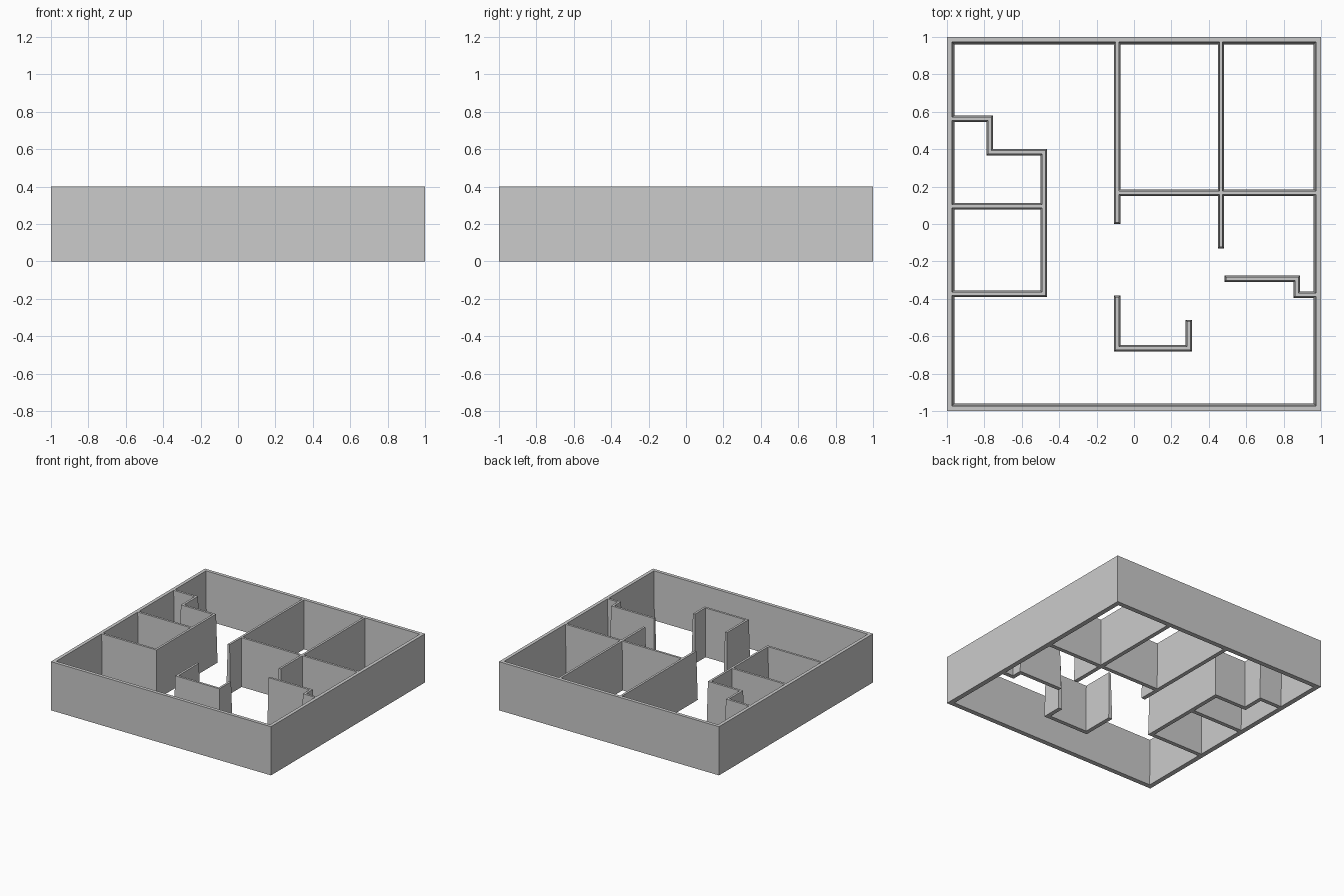
import bpy
import bmesh
from mathutils import Vector

HEIGHT = 0.4
BASE, TOP = 0.017, 0.009   # partition half widths at floor and at top

cube = bpy.data.objects.get("Cube")
if cube:
    bpy.data.objects.remove(cube, do_unlink=True)

grey = bpy.data.materials.new("plaster_grey")
grey.use_nodes = True
colour = (0.6, 0.6, 0.6, 1)
grey.diffuse_color = colour
grey.node_tree.nodes["Principled BSDF"].inputs["Base Color"].default_value = colour


def finish(name, bm):
    bmesh.ops.recalc_face_normals(bm, faces=bm.faces)
    mesh = bpy.data.meshes.new(name)
    bm.to_mesh(mesh)
    bm.free()
    mesh.materials.append(grey)
    obj = bpy.data.objects.new(name, mesh)
    bpy.context.collection.objects.link(obj)


def skin(bm, sections, closed=False):
    """Join four-point cross-sections into one wall."""
    rings = [[bm.verts.new(p) for p in s] for s in sections]
    pairs = list(zip(rings, rings[1:]))
    if closed:
        pairs.append((rings[-1], rings[0]))
    else:
        bm.faces.new(rings[0])
        bm.faces.new(rings[-1])
    for a, b in pairs:
        for i in range(4):
            j = (i + 1) % 4
            bm.faces.new((a[i], a[j], b[j], b[i]))


def partition(name, points):
    """Mitred wall along a path of right-angled turns, narrowing upward."""
    pts = [Vector((x, y, 0)) for x, y in points]
    dirs = [(b - a).normalized() for a, b in zip(pts, pts[1:])]
    sections = []
    for i, p in enumerate(pts):
        before, after = dirs[max(i - 1, 0)], dirs[min(i, len(dirs) - 1)]
        if i in (0, len(pts) - 1):
            side = Vector((-after.y, after.x, 0))
            along = after if i else -after
        else:
            side = Vector((-before.y - after.y, before.x + after.x, 0))
            along = Vector((0, 0, 0))
        up = Vector((0, 0, HEIGHT))
        sections.append([p + (along - side) * BASE, p + (along + side) * BASE,
                         p + (along + side) * TOP + up,
                         p + (along - side) * TOP + up])
    bm = bmesh.new()
    skin(bm, sections)
    finish(name, bm)


# Outer shell: vertical outside, sloping inside
bm = bmesh.new()
skin(bm, [[(sx, sy, 0), (sx, sy, HEIGHT),
           (sx * 0.972, sy * 0.972, HEIGHT), (sx * 0.96, sy * 0.96, 0)]
          for sx, sy in ((-1, -1), (1, -1), (1, 1), (-1, 1))], closed=True)
finish("outer_wall", bm)

# Rooms along the back
partition("back_middle_wall", [(-0.09, 0.98), (-0.09, 0.017)])
partition("back_left_wall", [(0.465, 0.98), (0.465, -0.113)])
partition("back_rooms_front_wall", [(-0.09, 0.168), (0.98, 0.168)])

# Stepped rooms on the right side
partition("side_rooms_wall", [(-0.98, 0.562), (-0.772, 0.562), (-0.772, 0.383),
                              (-0.483, 0.383), (-0.483, -0.373), (-0.98, -0.373)])
partition("side_rooms_divider", [(-0.98, 0.095), (-0.483, 0.095)])

# Open nook in the middle
partition("nook_wall", [(-0.09, -0.4), (-0.09, -0.665),
                        (0.293, -0.665), (0.293, -0.53)])

# Short screen on the left side
partition("screen_wall", [(0.5, -0.293), (0.87, -0.293),
                          (0.87, -0.378), (0.98, -0.378)])
